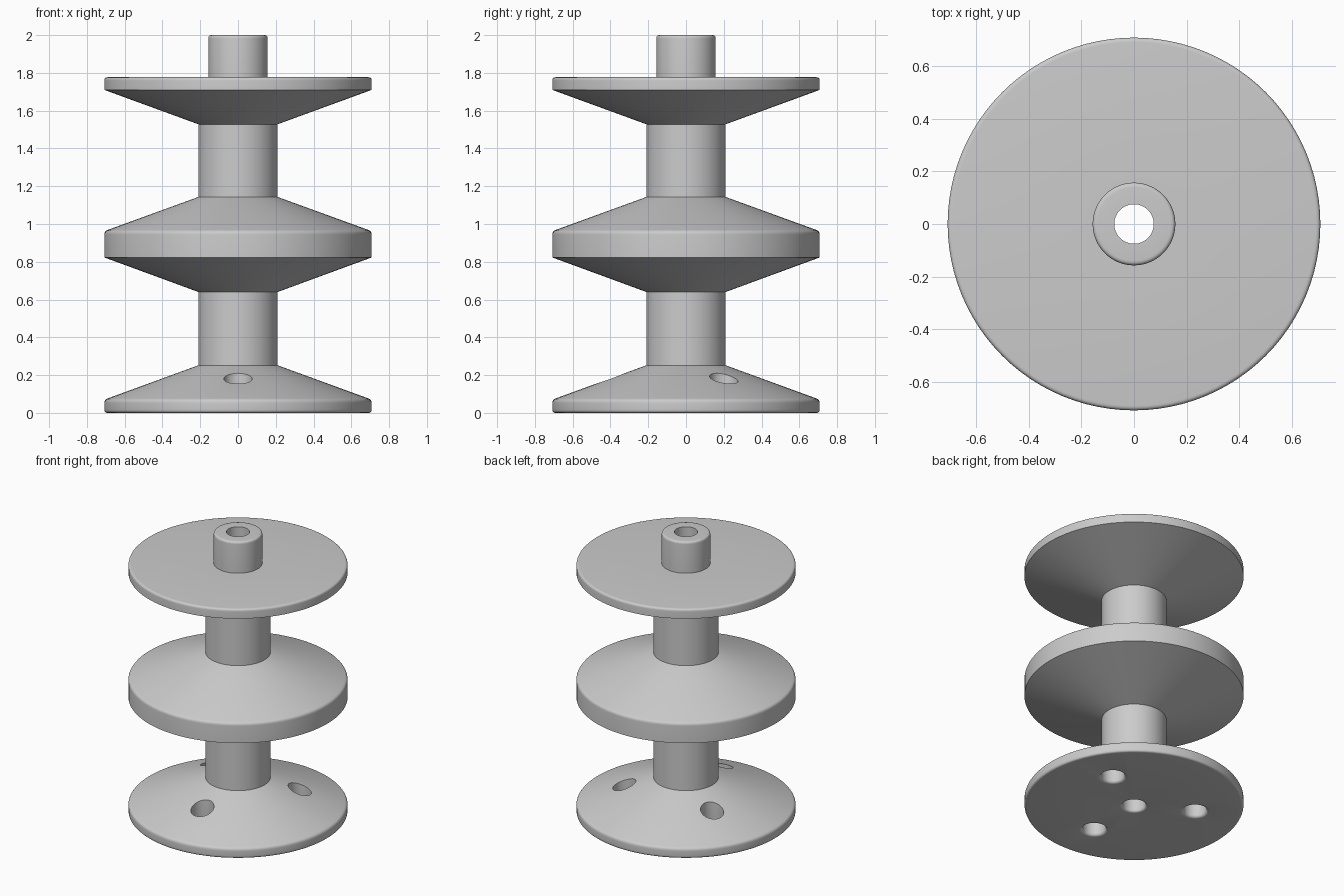
import bpy
import bmesh
import math
from mathutils import Vector, Matrix

cube = bpy.data.objects.get("Cube")
if cube:
    bpy.data.objects.remove(cube, do_unlink=True)

SEGMENTS = 96
grey = bpy.data.materials.new("plain grey")
grey.use_nodes = True
grey.diffuse_color = (0.6, 0.6, 0.6, 1)
grey.node_tree.nodes["Principled BSDF"].inputs["Base Color"].default_value = (0.6, 0.6, 0.6, 1)


def round_corners(points, steps=5):
    """Profile points (r, z, fillet size) with each fillet turned into a small arc."""
    out = []
    for i, (r, z, size) in enumerate(points):
        p = Vector((r, 0, z))
        if not size:
            out.append(p)
            continue
        before = points[i - 1]
        after = points[(i + 1) % len(points)]
        a = p + (Vector((before[0], 0, before[1])) - p).normalized() * size
        b = p + (Vector((after[0], 0, after[1])) - p).normalized() * size
        for k in range(steps + 1):
            t = k / steps
            out.append(a * (1 - t) ** 2 + p * (2 * t * (1 - t)) + b * t ** 2)
    return out


def lathe(name, points, segments, centre=(0, 0, 0)):
    """Spin a closed profile round the z axis."""
    bm = bmesh.new()
    verts = [bm.verts.new(p) for p in round_corners(points)]
    edges = [bm.edges.new((v, verts[(i + 1) % len(verts)])) for i, v in enumerate(verts)]
    bmesh.ops.spin(bm, geom=verts + edges, cent=(0, 0, 0), axis=(0, 0, 1),
                   angle=math.tau, steps=segments, use_merge=True)
    bmesh.ops.remove_doubles(bm, verts=bm.verts, dist=0.00005)
    loose = [f for f in bm.faces if f.calc_area() < 1e-10]
    bmesh.ops.delete(bm, geom=loose, context='FACES')
    bmesh.ops.recalc_face_normals(bm, faces=bm.faces)
    bmesh.ops.transform(bm, matrix=Matrix.Translation(centre), verts=bm.verts)
    mesh = bpy.data.meshes.new(name)
    bm.to_mesh(mesh)
    bm.free()
    mesh.materials.append(grey)
    obj = bpy.data.objects.new(name, mesh)
    bpy.context.collection.objects.link(obj)
    return obj


# Flanged spool with a central bore
RIM, COLUMN, SPINDLE, BORE = 0.708, 0.21, 0.157, 0.075
FILLET = 0.018
spool = lathe("spool_body", [
    (BORE, 0, 0.02),
    (RIM, 0, FILLET), (RIM, 0.07, FILLET),          # base flange
    (COLUMN, 0.252, 0), (COLUMN, 0.64, 0),          # lower column
    (RIM, 0.823, 0), (RIM, 0.962, FILLET),          # middle flange
    (COLUMN, 1.143, 0), (COLUMN, 1.528, 0),         # upper column
    (RIM, 1.71, 0), (RIM, 1.777, FILLET),           # top flange
    (SPINDLE, 1.777, 0), (SPINDLE, 2, FILLET),      # spindle
    (BORE, 2, 0),
], SEGMENTS)

# Three mounting holes through the base, flared underneath
bpy.context.view_layer.objects.active = spool
for degrees in (-90, 30, 150):
    a = math.radians(degrees)
    bm = bmesh.new()
    flare = [(BORE + 0.02 * (1 - math.sin(t * math.pi / 10)),
              0.02 * (1 - math.cos(t * math.pi / 10))) for t in range(6)]
    rings = []
    for r, z in [(flare[0][0], -0.1)] + flare + [(BORE, 0.4)]:
        rings.append([bm.verts.new((0.4 * math.cos(a) + r * math.cos(math.tau * k / 48),
                                    0.4 * math.sin(a) + r * math.sin(math.tau * k / 48), z))
                      for k in range(48)])
    for low, high in zip(rings, rings[1:]):
        for k in range(48):
            n = (k + 1) % 48
            bm.faces.new((low[k], low[n], high[n], high[k]))
    bm.faces.new(rings[0][::-1])
    bm.faces.new(rings[-1])
    bmesh.ops.recalc_face_normals(bm, faces=bm.faces)
    mesh = bpy.data.meshes.new("hole_cutter")
    bm.to_mesh(mesh)
    bm.free()
    mesh.materials.append(grey)
    cutter = bpy.data.objects.new("hole_cutter", mesh)
    cutter.hide_render = True
    bpy.context.collection.objects.link(cutter)
    cut = spool.modifiers.new("mounting hole", 'BOOLEAN')
    cut.operation = 'DIFFERENCE'
    cut.solver = 'EXACT'
    cut.object = cutter
    bpy.ops.object.modifier_apply(modifier=cut.name)
    bpy.data.objects.remove(cutter, do_unlink=True)

# Smooth turned surfaces with crisp edges
bpy.ops.object.select_all(action='DESELECT')
spool.select_set(True)
bpy.context.view_layer.objects.active = spool
bpy.ops.object.shade_smooth_by_angle(angle=math.radians(25))
